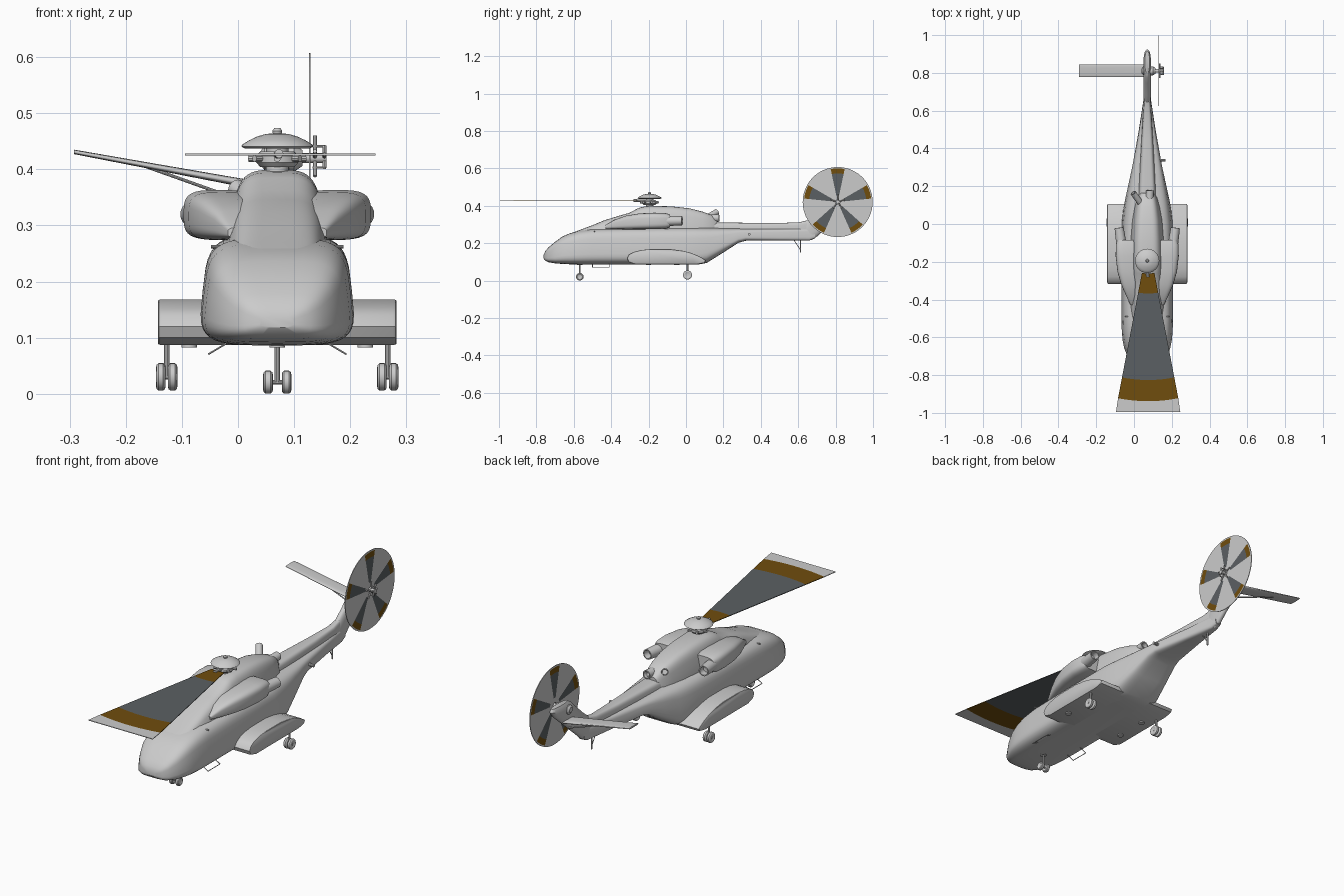
import bpy, bmesh, math
from mathutils import Vector as V

if "Cube" in bpy.data.objects:
    bpy.data.objects.remove(bpy.data.objects["Cube"])

CX = 0.07  # centre line of the helicopter


def mat(name, c):
    m = bpy.data.materials.new(name)
    m.diffuse_color = (*c, 1)
    m.use_nodes = True
    m.node_tree.nodes["Principled BSDF"].inputs["Base Color"].default_value = m.diffuse_color
    return m


LIGHT = mat("light grey", (0.6, 0.6, 0.6))
DARK = mat("blade grey", (0.105, 0.117, 0.125))
BROWN = mat("band brown", (0.16, 0.075, 0.004))


def make(name, verts, faces, mats=(LIGHT,), index=None, smooth=True):
    me = bpy.data.meshes.new(name)
    me.from_pydata([tuple(v) for v in verts], [], faces)
    for m in mats:
        me.materials.append(m)
    if index:
        for p, i in zip(me.polygons, index):
            p.material_index = i
    bm = bmesh.new()
    bm.from_mesh(me)
    bmesh.ops.recalc_face_normals(bm, faces=bm.faces)
    bm.to_mesh(me)
    bm.free()
    ob = bpy.data.objects.new(name, me)
    bpy.context.collection.objects.link(ob)
    if smooth:
        bpy.ops.object.select_all(action='DESELECT')
        ob.select_set(True)
        bpy.context.view_layer.objects.active = ob
        bpy.ops.object.shade_smooth_by_angle(angle=math.radians(35))
    return ob


def ring(c, u, v, n=2, taper=0, N=40):
    """Superellipse cross-section around c, narrowed towards +v by taper."""
    out = []
    for i in range(N):
        a = math.tau * i / N
        cu, sv = [math.copysign(abs(t) ** (2 / n), t) for t in (math.cos(a), math.sin(a))]
        out.append(V(c) + V(u) * cu * (1 - taper * sv) + V(v) * sv)
    return out


def loft(name, rings):
    N = len(rings[0])
    faces = [(r * N + i, r * N + (i + 1) % N, (r + 1) * N + (i + 1) % N, (r + 1) * N + i)
             for r in range(len(rings) - 1) for i in range(N)]
    faces += [tuple(range(N)), tuple(range((len(rings) - 1) * N, len(rings) * N))]
    return make(name, [p for r in rings for p in r], faces)


def body(name, stations, n=4, taper=0.08):
    """Loft along y: (y, z bottom, z top, x centre, half width)."""
    return loft(name, [ring((x, y, (b + t) / 2), (w, 0, 0), (0, 0, (t - b) / 2), n, taper)
                       for y, b, t, x, w in stations])


def turned(name, a, b, profile, N=24):
    """Turned part from a to b; profile is (fraction along, radius)."""
    a, b = V(a), V(b)
    q = (b - a).to_track_quat('Z', 'Y')
    return loft(name, [ring(a.lerp(b, f), q @ V((r, 0, 0)), q @ V((0, r, 0)), N=N) for f, r in profile])


def rod(name, a, b, r, N=10):
    return turned(name, a, b, [(0, r), (1, r)], N)


# Fuselage, with rear ramp and tail boom
body("fuselage", [(y, b, t, CX, w) for y, b, t, w in [
    (-.761, .118, .138, .03), (-.752, .106, .158, .058), (-.735, .098, .178, .08),
    (-.70, .092, .207, .102), (-.66, .089, .236, .118), (-.62, .087, .253, .126),
    (-.57, .086, .267, .131), (-.50, .086, .277, .133), (-.3, .086, .282, .133),
    (0, .086, .284, .132), (.07, .087, .283, .124), (.11, .094, .282, .118),
    (.2, .15, .28, .099), (.28, .202, .278, .082), (.32, .213, .277, .074),
    (.5, .213, .277, .043), (.66, .214, .28, .019), (.69, .226, .29, .016)]], 4.2, .08)

# Cockpit roof and rotor cowling
body("rotor_cowling", [(y, .235, t, CX, w) for y, t, w in [
    (-.64, .243, .06), (-.57, .27, .075), (-.5, .296, .08), (-.435, .323, .084), (-.36, .346, .085),
    (-.30, .363, .085), (-.26, .385, .083), (-.235, .394, .083), (-.19, .399, .083), (-.08, .397, .08),
    (.02, .386, .073), (.09, .368, .062), (.14, .35, .05), (.165, .325, .036)]], 4, .2)

# Spine deck on the boom
body("tail_spine", [(.0, .25, .31, CX, .05), (.2, .25, .31, CX, .043),
                    (.45, .25, .308, CX, .03), (.60, .25, .31, CX, .021), (.68, .25, .33, CX, .014)], 4, .12)

# Swept tail pylon
loft("tail_pylon", [ring((CX, (f + b) / 2, z), (w, 0, 0), (0, (b - f) / 2, 0), 2.4) for z, f, b, w in [
    (.216, .60, .67, .016), (.235, .60, .70, .018), (.27, .60, .738, .019), (.31, .63, .785, .02),
    (.35, .68, .83, .02), (.41, .745, .9, .021), (.44, .775, .923, .02), (.455, .80, .915, .012)]])

# Stabiliser on the left with its brace
loft("stabiliser", [ring((x, .811, z), (0, .034, 0), (0, 0, h), 3) for x, z, h in [
    (-.292, .431, .004), (-.02, .381, .007), (.07, .365, .008)]])
rod("stabiliser_brace", (-.17, .811, .407), (.06, .80, .325), .003)

# Engine nacelles, exhausts, sponsons, wheels
SP = [(-.317, .12), (-.305, .14), (-.28, .153), (-.24, .163), (-.19, .168), (-.08, .168), (-.02, .16), (.03, .147),
      (.075, .128), (.107, .108), (.1, .095), (.06, .087), (-.27, .087), (-.308, .1)]
for s, side in ((-1, "left"), (1, "right")):
    X = lambda o: CX + s * o
    body(side + "_nacelle", [(y, b, t, X((i + o) / 2), (o - i) / 2) for y, b, t, i, o in [
        (-.43, .278, .296, .04, .088), (-.38, .275, .326, .04, .112), (-.32, .274, .347, .04, .138),
        (-.25, .274, .359, .04, .158), (-.17, .275, .363, .04, .167), (-.11, .277, .361, .04, .166),
        (-.085, .284, .354, .045, .158)]], 3.6, 0)
    turned(side + "_exhaust", (X(.135), -.12, .318), (X(.149), -.02, .32),
           [(0, .027), (.5, .026), (1, .024), (1, .019), (.7, .017)])
    # Sponson
    rings = []
    for o, k in ((.05, 1), (.206, 1), (.211, .985), (.2125, .95)):
        rings.append([V((X(o), -.105 + (y + .105) * k, .126 + (z - .126) * k)) for y, z in SP])
    loft(side + "_sponson", rings)
    # Underside light plates
    for y in (-.2, -.05):
        rod(side + "_belly_disc", (X(.157), y, .082), (X(.157), y, .09), .014, 16)
    # Main gear: strut, axle, twin wheels
    rod(side + "_main_strut", (X(.197), .008, .03), (X(.197), .008, .1), .005)
    rod(side + "_main_axle", (X(.18), .008, .03), (X(.215), .008, .03), .005)
    for o in (-.0105, .0105):
        for nm, c, y, z, r, w in ((side + "_main_wheel", X(.197) + o, .008, .03, .0245, .0085),
                                  ("nose_wheel", CX + s * .0165, -.568, .0205, .0205, .0085)):
            if nm == "nose_wheel" and o > 0:
                continue
            turned(nm, (c - w, y, z), (c + w, y, z),
                   [(.15, r * .45), (.08, r * .55), (0, r * .7), (.06, r * .88), (.25, r), (.75, r),
                    (.94, r * .88), (1, r * .7), (.92, r * .55), (.85, r * .45)])
    # Boarding step wire
    p = [(X(.09), -.5, .09), (X(.122), -.5, .071), (X(.122), -.41, .071), (X(.09), -.41, .09)]
    for a, b in zip(p, p[1:]):
        rod(side + "_step", a, b, .0018, 6)
    rod(side + "_windscreen_probe", (X(.1), -.49, .262), (X(.118), -.49, .262), .003)

# Nose gear
rod("nose_strut", (CX, -.568, .0205), (CX, -.568, .09), .005)
rod("nose_axle", (CX - .02, -.568, .0205), (CX + .02, -.568, .0205), .004)
rod("nose_gear_mount", (CX, -.568, .082), (CX, -.568, .092), .014, 16)

# Auxiliary exhaust, tail skid, small aerial
turned("auxiliary_exhaust", (.035, .11, .335), (-.004, .165, .367), [(0, .016), (1, .016), (1, .012), (.7, .011)])
turned("cowling_outlet", (CX + .01, .1, .33), (CX + .015, .178, .335), [(0, .022), (1, .02), (1, .015), (.7, .014)])
rod("tail_skid", (CX, .612, .15), (CX, .612, .225), .004)
rod("tail_skid_brace", (CX, .612, .165), (CX, .575, .22), .002)
rod("side_aerial", (.12, .338, .247), (.166, .338, .247), .007)

# Main rotor mast, hub, arms and dome
HY = -.195
rod("rotor_mast", (CX, HY, .385), (CX, HY, .44), .02, 24)
turned("rotor_hub", (CX, HY, .404), (CX, HY, .432), [(0, .03), (.3, .038), (.7, .038), (1, .03)])
for k in range(7):
    a = math.tau * k / 7 - math.pi / 2
    d = V((math.cos(a), math.sin(a), 0))
    c = V((CX, HY, .419))
    rod("rotor_arm", c, c + d * .052, .006)
turned("rotor_dome", (CX, HY, .437), (CX, HY, .474),
       [(0, .02), (.0, .058), (.1, .064), (.2, .062), (.4, .05), (.6, .034), (.7, .02), (.73, .008),
        (.85, .009), (1, .005)], 32)
rod("blade_root", (CX, HY, .424), (CX + .003, -.28, .428), .008)

# Main rotor blade sweep: fan sheet with painted bands
ROWS = [(-.262, 1), (-.368, 1), (-.826, 1), (-.938, 1), (-.994, 0)]
M = 16
verts, faces, idx = [], [], []
for y, curve in ROWS:
    hw = .033 + (-.262 - y) * .187
    for i in range(M + 1):
        t = 2 * i / M - 1
        verts.append((.075 + hw * t, y + curve * .1 * hw * t * t, .428))
for r in range(4):
    for i in range(M):
        k = r * (M + 1) + i
        faces.append((k, k + 1, k + M + 2, k + M + 1))
        idx.append((1, 0, 1, 2)[r])
fan = make("main_blade_sweep", verts, faces, (DARK, BROWN, LIGHT), idx, False)
fan.modifiers.new("thickness", 'SOLIDIFY').thickness = .003

# Tail rotor disc with five painted blades
TX, TY, TZ = .128, .811, .42
RAD = [.012, .035, .153, .18, .187]
S = 60
verts = [(TX, TY + r * math.sin(math.tau * i / S), TZ + r * math.cos(math.tau * i / S))
         for r in RAD for i in range(S)]
faces, idx = [], []
for r in range(4):
    for i in range(S):
        faces.append((r * S + i, r * S + (i + 1) % S, (r + 1) * S + (i + 1) % S, (r + 1) * S + i))
        blade = (i + 2) % 12 < 4
        idx.append({1: 1, 2: 2}.get(r, 0) if blade else 0)
disc = make("tail_rotor_disc", verts, faces, (LIGHT, DARK, BROWN), idx, False)
sol = disc.modifiers.new("thickness", 'SOLIDIFY')
sol.thickness, sol.offset = .003, 0

# Tail gearbox, hub and control spider
turned("tail_gearbox", (CX - .03, TY, TZ), (.115, TY, TZ), [(0, .012), (.1, .022), (.8, .024), (1, .014)])
rod("tail_hub", (.11, TY, TZ), (.158, TY, TZ), .009, 16)
for k in range(5):
    a = math.tau * k / 5
    d = V((0, math.sin(a), math.cos(a)))
    for x, l in ((.137, .04), (.154, .022)):
        rod("tail_hub_arm", V((x, TY, TZ)), V((x, TY, TZ)) + d * l, .0035, 8)
    rod("tail_pitch_link", V((.133, TY, TZ)) + d * .021, V((.156, TY, TZ)) + d * .021, .002, 8)
